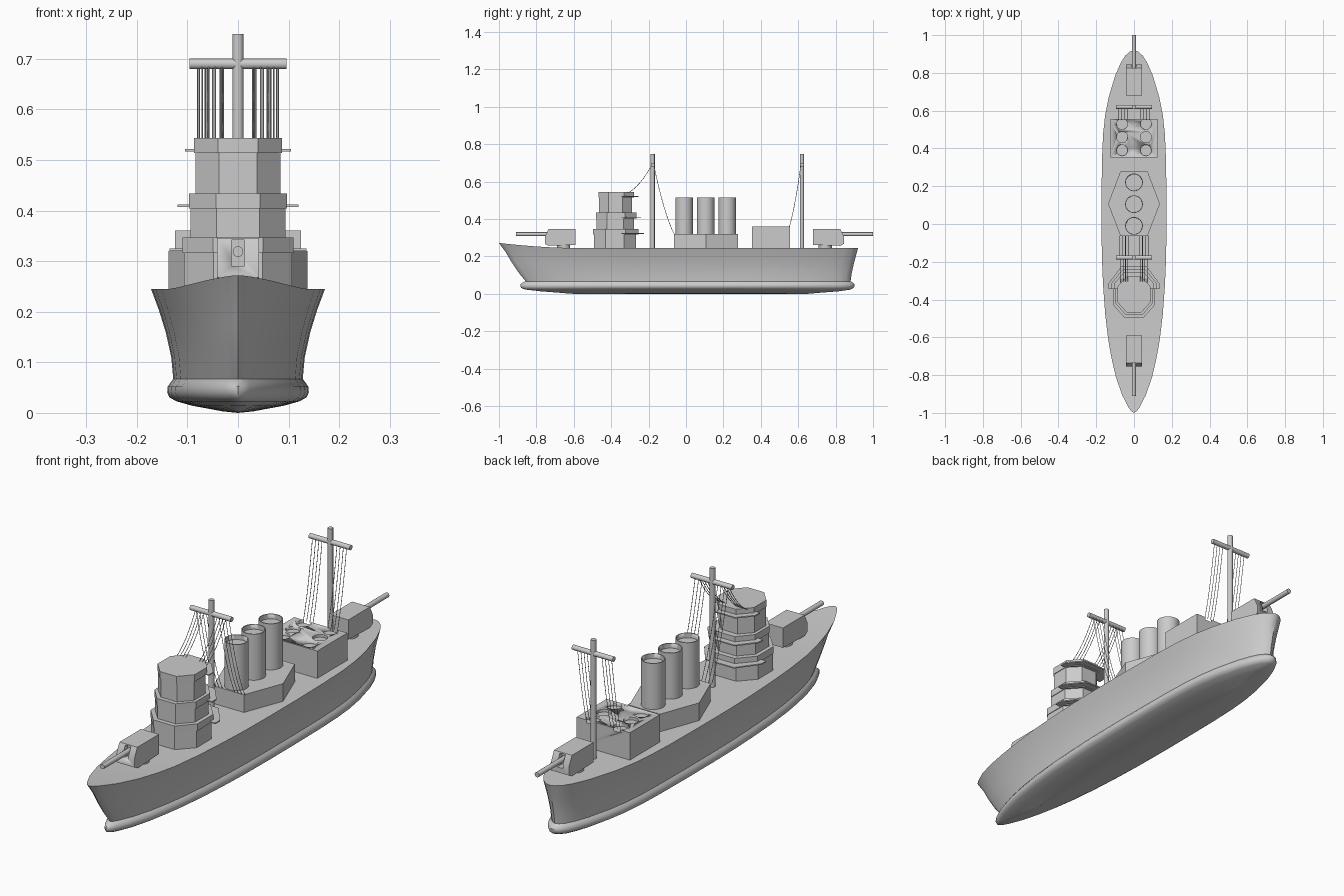
import bpy, bmesh, math
from mathutils import Matrix

if "Cube" in bpy.data.objects:
    bpy.data.objects.remove(bpy.data.objects["Cube"])

GREY = bpy.data.materials.new("warship_grey")
GREY.diffuse_color = (0.6, 0.6, 0.6, 1)
GREY.use_nodes = True
GREY.node_tree.nodes["Principled BSDF"].inputs["Base Color"].default_value = GREY.diffuse_color


def finish(name, bm, angle=30):
    bmesh.ops.recalc_face_normals(bm, faces=bm.faces)
    me = bpy.data.meshes.new(name)
    bm.to_mesh(me)
    bm.free()
    ob = bpy.data.objects.new(name, me)
    bpy.context.collection.objects.link(ob)
    me.materials.append(GREY)
    bpy.ops.object.select_all(action='DESELECT')
    ob.select_set(True)
    bpy.context.view_layer.objects.active = ob
    bpy.ops.object.shade_smooth_by_angle(angle=math.radians(angle))
    return ob


def prism(name, pts, lo, hi, axis='z'):
    """Extrude a polygon: (x, y) along z, or (y, z) along x."""
    bm = bmesh.new()
    place = (lambda p, h: (p[0], p[1], h)) if axis == 'z' else (lambda p, h: (h, p[0], p[1]))
    a = [bm.verts.new(place(p, lo)) for p in pts]
    b = [bm.verts.new(place(p, hi)) for p in pts]
    bm.faces.new(a)
    bm.faces.new(b)
    for i in range(len(pts)):
        j = (i + 1) % len(pts)
        bm.faces.new((a[i], a[j], b[j], b[i]))
    return finish(name, bm)


def box(name, x0, x1, y0, y1, z0, z1):
    return prism(name, [(x0, y0), (x1, y0), (x1, y1), (x0, y1)], z0, z1)


def cylinder(name, centre, r, length, axis='z', n=24):
    rot = {'z': Matrix(), 'y': Matrix.Rotation(math.pi / 2, 4, 'X'),
           'x': Matrix.Rotation(math.pi / 2, 4, 'Y')}[axis]
    bm = bmesh.new()
    bmesh.ops.create_cone(bm, cap_ends=True, segments=n, radius1=r, radius2=r,
                          depth=length, matrix=Matrix.Translation(centre) @ rot)
    return finish(name, bm)


def cut(ob, cutter):
    m = ob.modifiers.new("cut", 'BOOLEAN')
    m.operation, m.object, m.solver = 'DIFFERENCE', cutter, 'EXACT'
    bpy.context.view_layer.objects.active = ob
    bpy.ops.object.modifier_apply(modifier=m.name)
    bpy.data.objects.remove(cutter)


# Hull: half outline lofted through levels (z, bow y, stern y, half width), mirrored
plan = [(0, 0), (.004, .08), (.015, .17), (.05, .37), (.1, .56), (.15, .69), (.2, .79), (.27, .885),
        (.35, .95), (.42, .985), (.5, 1), (.6, 1), (.7, .985), (.77, .95), (.82, .89), (.87, .78),
        (.93, .58), (.965, .41), (.985, .27), (.996, .13), (1, 0)]
levels = [(0, -.60, .65, 0), (.003, -.64, .68, .03), (.014, -.78, .82, .09), (.023, -.86, .88, .122),
          (.031, -.88, .895, .136), (.041, -.886, .9, .14), (.052, -.885, .9, .139),
          (.061, -.872, .89, .133), (.067, -.857, .88, .128), (.11, -.893, .886, .132),
          (.16, -.932, .897, .143), (.205, -.963, .909, .157), (.245, -1, .92, .172),
          (.245, -1, .92, 0)]
bm = bmesh.new()
rows = []
for z, y0, y1, hw in levels:
    row = []
    for s, w in plan:
        y = y0 + s * (y1 - y0)
        sheer = .027 * max(0, (-.6 - y) / .4) ** 1.7 * max(0, (z - .1) / .145)
        row.append(bm.verts.new((hw * w, y, z + sheer)))
    rows.append(row)
for r0, r1 in zip(rows, rows[1:]):
    for i in range(len(plan) - 1):
        bm.faces.new((r0[i], r0[i + 1], r1[i + 1], r1[i]))
bmesh.ops.remove_doubles(bm, verts=bm.verts, dist=.0001)
half = bm.faces[:] + bm.edges[:] + bm.verts[:]
bmesh.ops.mirror(bm, geom=half, axis='X', merge_dist=.0001)
finish("hull", bm, 40)


# Bridge tower: three octagonal tiers, each with a parapet and a rear platform
def octagon(hw, y0, y1):
    c, d = hw * .45, (y1 - y0) * .28
    return [(-c, y0), (c, y0), (hw, y0 + d), (hw, y1 - d), (c, y1), (-c, y1), (-hw, y1 - d), (-hw, y0 + d)]


tiers = [(.235, .347, .11, -.497, -.255, .135, -.225), (.347, .434, .097, -.482, -.265, .12, -.24),
         (.434, .544, .087, -.468, -.278, .105, -.255)]
for k, (z0, z1, hw, y0, y1, pw, py) in enumerate(tiers, 1):
    prism(f"tower_tier_{k}", octagon(hw - .003, y0 + .004, y1 - .012), z0, z1 - .03)
    prism(f"tower_parapet_{k}", octagon(hw, y0, y1), z1 - .03, z1)
    prism(f"tower_platform_{k}", [(-pw, -.345), (pw, -.345), (pw, -.315), (pw * .5, py), (-pw * .5, py), (-pw, -.315)],
          z1 - .027, z1 - .022)

# Funnel base and three hollow-topped funnels
prism("funnel_base", [(.137, .107), (.072, .278), (-.072, .278), (-.137, .107), (-.072, -.063), (.072, -.063)],
      .235, .32)
for k, y in enumerate((-.01, .105, .22), 1):
    f = cylinder(f"funnel_{k}", (0, y, .413), .047, .205, n=32)
    cut(f, cylinder("funnel_cutter", (0, y, .515), .043, .04, n=32))

# Aft deckhouse with six round recesses in the roof
house = box("aft_deckhouse", -.125, .125, .353, .555, .235, .361)
for x in (-.063, .063):
    for y in (.39, .46, .53):
        cut(house, cylinder("vent_cutter", (x, y, .361), .029, .024))

# Gun turrets fore and aft (aft is the reflection y -> 0.09 - y)
side = [(-.755, .268), (-.755, .305), (-.735, .346), (-.59, .346), (-.59, .262), (-.735, .257)]
for label, f in (("fore", lambda y: y), ("aft", lambda y: .09 - y)):
    t = prism(f"{label}_turret", [(f(y), z) for y, z in side], -.042, .042, 'x')
    a, b = sorted((f(-.78), f(-.722)))
    cut(t, box("slot_cutter", -.013, .013, a, b, .29, .342))
    cylinder(f"{label}_turret_mount", (0, f(-.655), .252), .036, .03)
    cylinder(f"{label}_gun_barrel", (0, f(-.81), .319), .0105, .2, 'y', 16)


# Masts with yards and sagging rigging wires
def wires(name, y0, z0, y1, z1, sag, xs):
    cu = bpy.data.curves.new(name, 'CURVE')
    cu.dimensions, cu.bevel_depth, cu.bevel_resolution = '3D', .0014, 0
    for x in xs:
        for sx in (-x, x):
            sp = cu.splines.new('POLY')
            sp.points.add(8)
            for i, p in enumerate(sp.points):
                t = i / 8
                p.co = (sx, y0 + t * (y1 - y0), z0 + t * (z1 - z0) - sag * 4 * t * (1 - t), 1)
    cu.materials.append(GREY)
    bpy.context.collection.objects.link(bpy.data.objects.new(name, cu))


for label, y in (("fore", -.178), ("aft", .62)):
    cylinder(f"{label}_mast", (0, y, .492), .011, .514, n=16)
    cylinder(f"{label}_yard", (0, y, .69), .0105, .192, 'x', 16)
wires("fore_rigging_to_tower", -.183, .688, -.31, .54, .02, (.032, .045, .058, .071))
wires("fore_rigging_to_funnels", -.172, .688, -.062, .318, .04, (.029, .045, .061, .077))
wires("aft_rigging", .614, .688, .553, .36, .03, (.035, .05, .065, .08))
